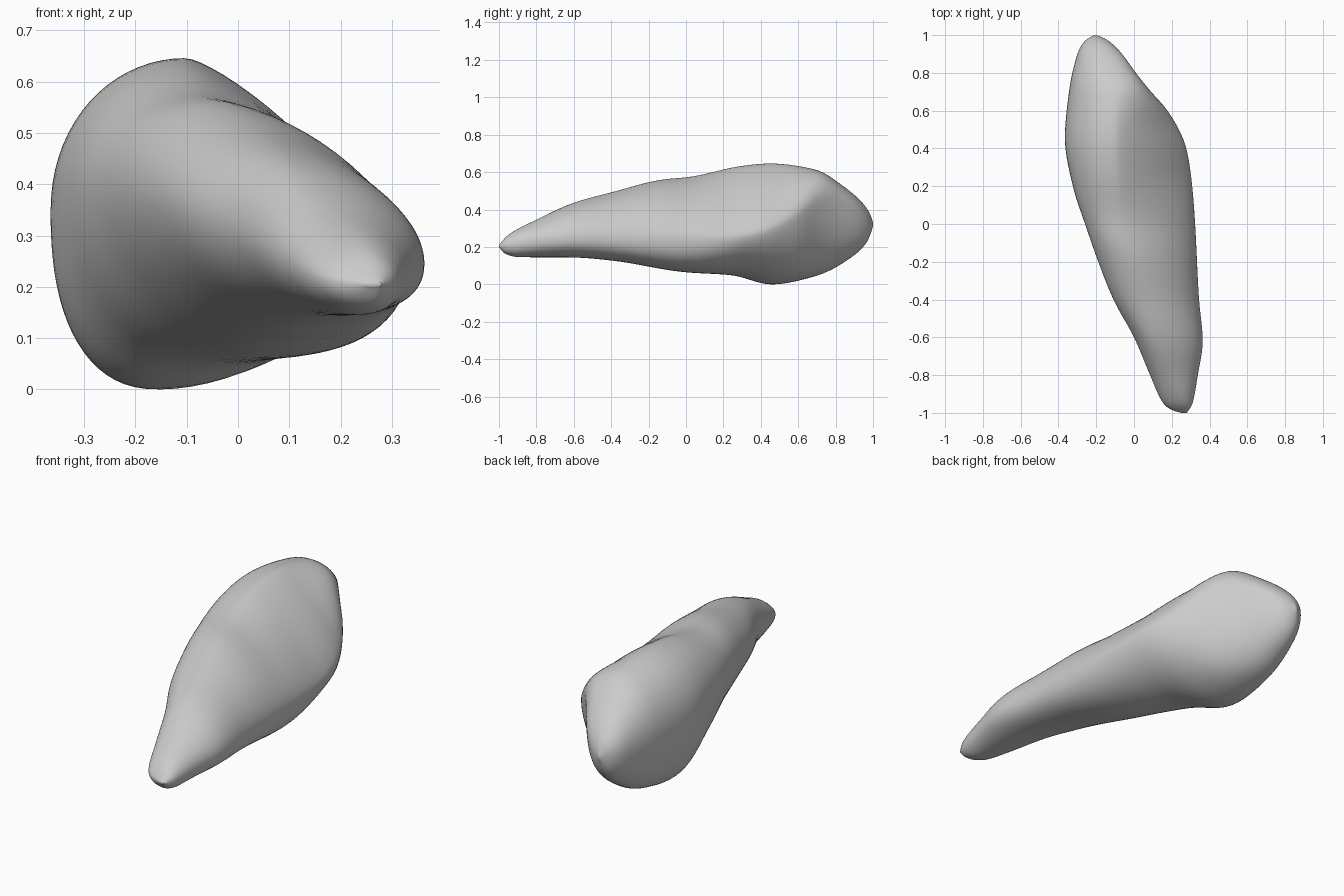
import bpy, bmesh, math

cube = bpy.data.objects.get("Cube")
if cube:
    bpy.data.objects.remove(cube, do_unlink=True)


def curve(*points):
    """Smooth, monotone interpolation through (y, value) points."""
    ys, vs = zip(*points)
    n = len(ys)
    slopes = [(vs[i + 1] - vs[i]) / (ys[i + 1] - ys[i]) for i in range(n - 1)]
    tangents = [slopes[0]]
    for a, b in zip(slopes, slopes[1:]):
        tangents.append(2 * a * b / (a + b) if a * b > 0 else 0)
    tangents.append(slopes[-1])

    def value(y):
        i = 0
        while i < n - 2 and y > ys[i + 1]:
            i += 1
        step = ys[i + 1] - ys[i]
        t = min(max((y - ys[i]) / step, 0), 1)
        s = 1 - t
        return (vs[i] * (1 + 2 * t) * s * s + vs[i + 1] * t * t * (1 + 2 * s)
                + step * t * s * (tangents[i] * s - tangents[i + 1] * t))
    return value


# Outline seen from above
right_x = curve((-1, .25), (-.98, .19), (-.95, .155), (-.8, .085), (-.6, 0), (-.4, -.11),
                (-.2, -.19), (0, -.26), (.2, -.325), (.45, -.367), (.7, -.345),
                (.9, -.3), (.97, -.26), (1, -.21))
left_x = curve((-1, .28), (-.95, .31), (-.8, .338), (-.62, .365), (-.4, .345), (0, .325),
               (.2, .31), (.4, .28), (.6, .18), (.7, .09), (.8, .01), (.92, -.08),
               (.98, -.15), (1, -.2))

# Outline seen from the side
low_z = curve((-1, .2), (-.97, .165), (-.9, .145), (-.6, .143), (-.4, .127), (0, .063),
              (.25, .048), (.45, -.003), (.7, .045), (.9, .155), (.97, .23), (1, .31))
top_z = curve((-1, .21), (-.95, .265), (-.8, .345), (-.6, .437), (-.4, .492), (-.1, .565),
              (0, .572), (.3, .635), (.45, .648), (.7, .613), (.82, .54), (.92, .46),
              (.98, .385), (1, .33))

# Courses of the upper ridge, the keel and the two side lines
ridge_x = curve((-1, .265), (-.8, .19), (-.6, .12), (-.2, -.005), (0, -.07), (.45, -.1),
                (.7, -.1), (.9, -.17), (1, -.2))
keel_x = curve((-1, .265), (-.8, .21), (-.2, .11), (.2, -.03), (.45, -.15), (.8, -.2), (1, -.21))
right_z = curve((-1, .205), (-.8, .255), (-.6, .31), (-.3, .37), (0, .39), (.3, .36),
                (.6, .34), (1, .32))
left_z = curve((-1, .205), (-.6, .25), (.2, .25), (.4, .28), (.6, .37), (.75, .46),
               (.88, .42), (1, .32))

# Roundness of the four quarters, keyed by (on the left, above)
roundness = {
    (True, True): curve((-1, 2), (-.5, 1.75), (0, 1.5), (.3, 1.3), (.5, 1.3), (.6, 1.5),
                        (.8, 2.3), (1, 2.1)),
    (True, False): curve((-1, 2.1), (-.5, 2.5), (0, 2.5), (.4, 1.7), (.65, 2.1), (1, 2)),
    (False, True): curve((-1, 2), (.2, 2.1), (.45, 2.05), (1, 2.1)),
    (False, False): curve((-1, 2), (-.5, 1.8), (0, 1.8), (.45, 2.35), (1, 2)),
}


def section(y, count):
    """One ring, made of four quarters meeting at the side lines."""
    ring = []
    for i in range(count):
        a = math.tau * i / count
        c, s = math.cos(a), math.sin(a)
        edge_x, edge_z = (left_x(y), left_z(y)) if c > 0 else (right_x(y), right_z(y))
        mid_x, mid_z = (ridge_x(y), top_z(y)) if s > 0 else (keel_x(y), low_z(y))
        power = roundness[c > 0, s > 0](y)
        u, v = abs(c) ** (2 / power), abs(s) ** (2 / power)
        ring.append((mid_x + (edge_x - mid_x) * u, y, edge_z + (mid_z - edge_z) * v))
    return ring


# Lofted body, with rings crowded towards both rounded ends
rings, sides = 88, 72
bm = bmesh.new()
loft = []
for k in range(rings + 1):
    y = -math.cos(math.pi * k / rings)
    loft.append([bm.verts.new(p) for p in section(y, sides)])
for a, b in zip(loft, loft[1:]):
    for i in range(sides):
        j = (i + 1) % sides
        bm.faces.new((a[i], a[j], b[j], b[i]))
bm.faces.new(loft[0])
bm.faces.new(loft[-1])

# Soften the joins between quarters
for _ in range(4):
    inner = [v for ring in loft[3:-3] for v in ring]
    bmesh.ops.smooth_vert(bm, verts=inner, factor=.5,
                          use_axis_x=True, use_axis_y=False, use_axis_z=True)
bmesh.ops.recalc_face_normals(bm, faces=bm.faces)

mesh = bpy.data.meshes.new("tapered_body")
bm.to_mesh(mesh)
bm.free()
body = bpy.data.objects.new("tapered_body", mesh)
bpy.context.collection.objects.link(body)

# Plain grey surface
grey = bpy.data.materials.new("plain_grey")
grey.use_nodes = True
colour = (.6, .6, .6, 1)
grey.diffuse_color = colour
grey.node_tree.nodes["Principled BSDF"].inputs["Base Color"].default_value = colour
mesh.materials.append(grey)

bpy.ops.object.select_all(action='DESELECT')
body.select_set(True)
bpy.context.view_layer.objects.active = body
bpy.ops.object.shade_smooth_by_angle(angle=math.radians(50))
